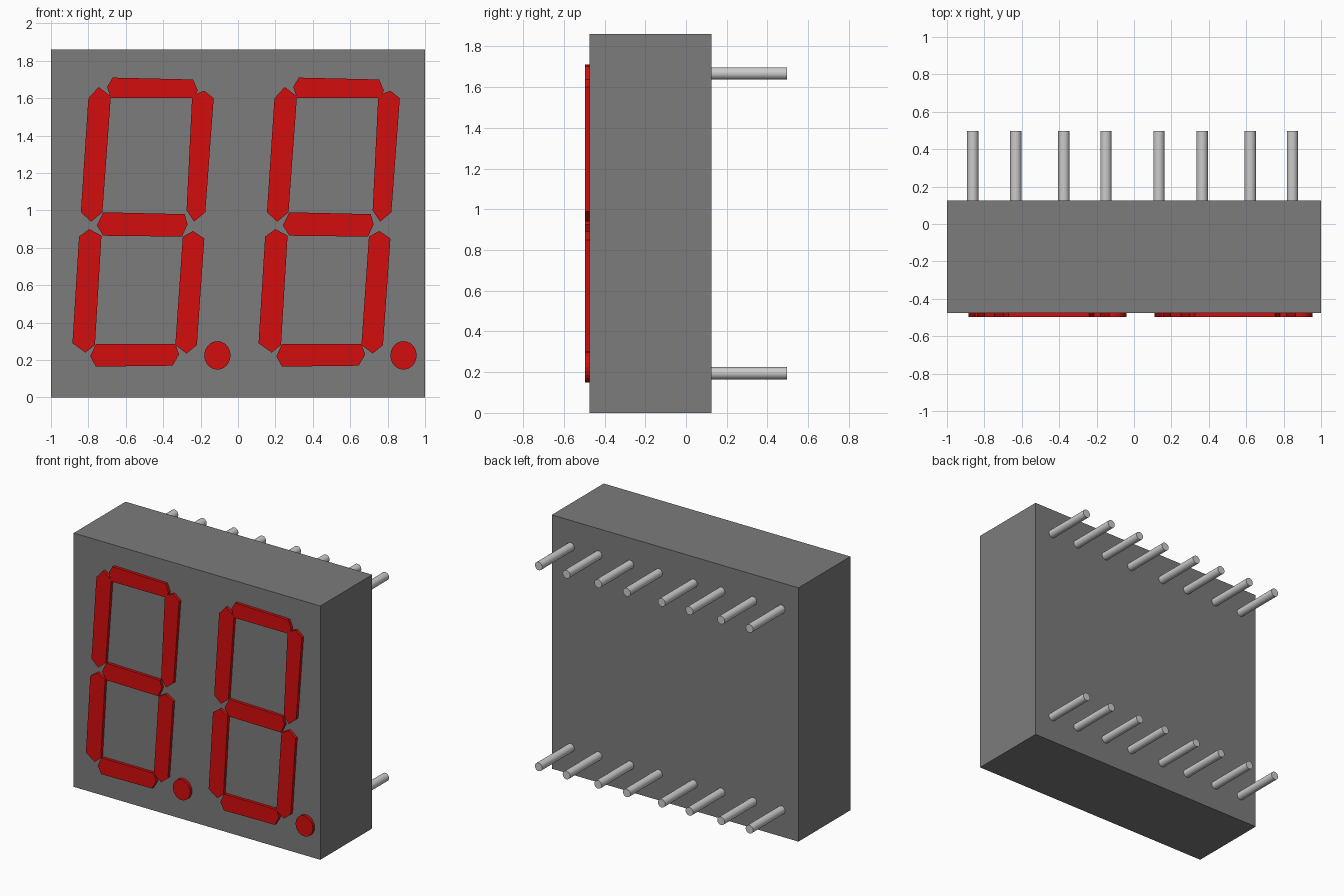
import bpy
import bmesh
import math

cube = bpy.data.objects.get("Cube")
if cube:
    bpy.data.objects.remove(cube, do_unlink=True)


def make_material(name, color):
    mat = bpy.data.materials.new(name)
    mat.use_nodes = True
    mat.diffuse_color = color
    mat.node_tree.nodes["Principled BSDF"].inputs["Base Color"].default_value = color
    return mat


body_grey = make_material("body grey", (0.2, 0.2, 0.2, 1))
segment_red = make_material("segment red", (0.65, 0.004, 0.004, 1))
pin_silver = make_material("pin silver", (0.6, 0.6, 0.6, 1))

FRONT, BACK = -0.475, 0.126      # body faces in y
SEGMENT_FRONT = -0.497
PIN_END = 0.497
HEIGHT = 1.86
DIGIT_SPACING = 0.995


def extrude_outline(name, outline, shift):
    """Raise an x-z outline from the body front as a flat plate."""
    mesh = bpy.data.meshes.new(name)
    bm = bmesh.new()
    face = bm.faces.new([bm.verts.new((x + shift, FRONT, z)) for x, z in outline])
    raised = bmesh.ops.extrude_face_region(bm, geom=[face])["geom"]
    for item in raised:
        if isinstance(item, bmesh.types.BMVert):
            item.co.y = SEGMENT_FRONT
    bmesh.ops.recalc_face_normals(bm, faces=bm.faces)
    bm.to_mesh(mesh)
    bm.free()
    mesh.materials.append(segment_red)
    obj = bpy.data.objects.new(name, mesh)
    bpy.context.collection.objects.link(obj)
    return obj


# Housing block
bpy.ops.mesh.primitive_cube_add(size=1, location=(0, (FRONT + BACK) / 2, HEIGHT / 2))
housing = bpy.context.object
housing.name = "housing"
housing.scale = (2, BACK - FRONT, HEIGHT)
housing.data.materials.append(body_grey)

# Slanted six-sided bars of one digit
segments = {
    "top": [(-.70, 1.66), (-.67, 1.71), (-.24, 1.70), (-.215, 1.64), (-.24, 1.6), (-.68, 1.6)],
    "upper_left": [(-.745, 1.66), (-.68, 1.61), (-.725, .99), (-.785, .94), (-.84, .99), (-.8, 1.6)],
    "upper_right": [(-.18, 1.64), (-.13, 1.6), (-.175, .99), (-.235, .94), (-.275, 1), (-.245, 1.615)],
    "middle": [(-.755, .92), (-.72, .99), (-.285, .98), (-.27, .925), (-.3, .86), (-.72, .865)],
    "lower_left": [(-.795, .9), (-.73, .865), (-.765, .28), (-.815, .24), (-.885, .29), (-.85, .86)],
    "lower_right": [(-.24, .89), (-.18, .85), (-.22, .28), (-.275, .235), (-.335, .28), (-.295, .86)],
    "bottom": [(-.79, .22), (-.76, .285), (-.335, .285), (-.315, .23), (-.35, .17), (-.76, .165)],
}

# Decimal point outline, slightly taller than wide
dot = []
for i in range(24):
    a = math.tau * i / 24
    dot.append((-0.11 + 0.07 * math.cos(a), 0.225 + 0.076 * math.sin(a)))

for side, shift in (("right", 0), ("left", DIGIT_SPACING)):
    for part, outline in segments.items():
        extrude_outline(f"{side}_digit_{part}_segment", outline, shift)
    extrude_outline(f"{side}_decimal_point", dot, shift)

# Two rows of connector pins on the back
pin_columns = (-.862, -.632, -.375, -.15, .133, .365, .622, .847)
for row, z in (("upper", 1.667), ("lower", 0.195)):
    for number, x in enumerate(pin_columns, 1):
        bpy.ops.mesh.primitive_cylinder_add(
            vertices=24, radius=0.03, depth=PIN_END - BACK + 0.02,
            location=(x, (PIN_END + BACK - 0.02) / 2, z),
            rotation=(math.pi / 2, 0, 0))
        pin = bpy.context.object
        pin.name = f"{row}_pin_{number}"
        pin.data.materials.append(pin_silver)
        bpy.ops.object.shade_smooth_by_angle()
